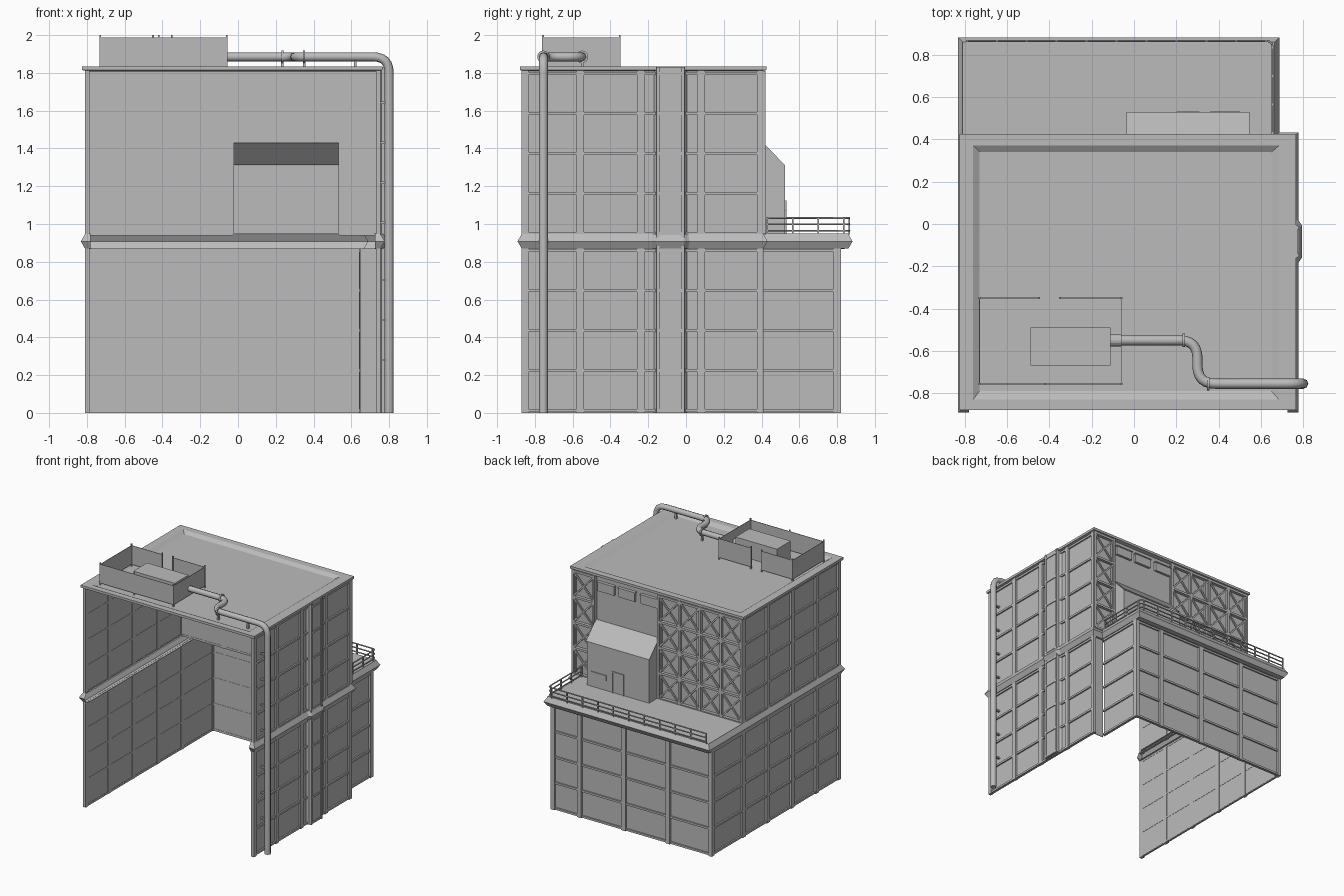
import bpy, bmesh
from math import pi
from mathutils import Matrix, Vector

if "Cube" in bpy.data.objects:
    bpy.data.objects.remove(bpy.data.objects["Cube"])

grey = bpy.data.materials.new("concrete_grey")
grey.use_nodes = True
grey.diffuse_color = (0.5, 0.5, 0.5, 1)
grey.node_tree.nodes["Principled BSDF"].inputs["Base Color"].default_value = (0.5, 0.5, 0.5, 1)


def finish(name, bm):
    bmesh.ops.recalc_face_normals(bm, faces=bm.faces)
    me = bpy.data.meshes.new(name)
    bm.to_mesh(me)
    bm.free()
    me.materials.append(grey)
    ob = bpy.data.objects.new(name, me)
    bpy.context.collection.objects.link(ob)
    return ob


def box(bm, x0, x1, y0, y1, z0, z1, m=Matrix()):
    mid = Matrix.Translation(((x0 + x1) / 2, (y0 + y1) / 2, (z0 + z1) / 2))
    size = Matrix.Diagonal((x1 - x0, y1 - y0, z1 - z0, 1))
    bmesh.ops.create_cube(bm, size=1, matrix=m @ mid @ size)


def bar(bm, p, q, w):
    p, q = Vector(p), Vector(q)
    d = q - p
    m = Matrix.Translation((p + q) / 2) @ d.to_track_quat('X', 'Z').to_matrix().to_4x4()
    bmesh.ops.create_cube(bm, size=1, matrix=m @ Matrix.Diagonal((d.length, w, w, 1)))


def disc(bm, p, axis, r, length):
    rot = Vector(axis).to_track_quat('Z', 'Y').to_matrix().to_4x4()
    bmesh.ops.create_cone(bm, cap_ends=True, segments=14, radius1=r, radius2=r,
                          depth=length, matrix=Matrix.Translation(p) @ rot)


def wall(name, p, q, z0, z1, pilasters=(), rails=(), width=0.04):
    """Thin sheet from p to q with pilasters and rails; outside is on the left."""
    p, q = Vector(p), Vector(q)
    u = (q - p).normalized()
    m = Matrix(((u.x, -u.y, 0, p.x), (u.y, u.x, 0, p.y), (0, 0, 1, 0), (0, 0, 0, 1)))
    length = (q - p).length
    bm = bmesh.new()
    box(bm, 0, length, -0.022, -0.016, z0, z1, m)
    for c in pilasters:
        box(bm, max(c - width / 2, 0), min(c + width / 2, length), -0.025, 0, z0, z1, m)
    for z in rails:
        box(bm, 0, length, -0.024, -0.004, z - 0.008, z + 0.008, m)
    return finish(name, bm)


def sweep(name, path, profile):
    """Mitred open moulding: profile points are (outward offset, height)."""
    pts = [Vector(p) for p in path]
    left = [Vector((-(b - a).y, (b - a).x)).normalized() for a, b in zip(pts, pts[1:])]
    bm = bmesh.new()
    rows = []
    for i, p in enumerate(pts):
        a, b = left[max(i - 1, 0)], left[min(i, len(left) - 1)]
        n = (a + b) / (1 + a.dot(b))
        rows.append([bm.verts.new((*(p + n * o), z)) for o, z in profile])
    for r, s in zip(rows, rows[1:]):
        for j in range(len(profile) - 1):
            bm.faces.new((r[j], s[j], s[j + 1], r[j + 1]))
    return finish(name, bm)


def tube(name, pts, radius, bend, sides=2):
    """Round pipe along a path whose corners are rounded."""
    pts = [Vector(p) for p in pts]
    out = [pts[0]]
    for a, b, c in zip(pts, pts[1:], pts[2:]):
        s, e = b + (a - b).normalized() * bend, b + (c - b).normalized() * bend
        for i in range(7):
            t = i / 6
            k = s.lerp(b, t).lerp(b.lerp(e, t), t)
            out.append(k)
    out.append(pts[-1])
    cu = bpy.data.curves.new(name, 'CURVE')
    cu.dimensions = '3D'
    cu.bevel_depth, cu.bevel_resolution, cu.use_fill_caps = radius, sides, True
    sp = cu.splines.new('POLY')
    sp.points.add(len(out) - 1)
    for pt, v in zip(sp.points, out):
        pt.co = (*v, 1)
    cu.materials.append(grey)
    ob = bpy.data.objects.new(name, cu)
    bpy.context.collection.objects.link(ob)
    return ob


XL, XR, XT = -0.81, 0.755, 0.665      # side planes and terrace side
YF, YM, YB = -0.87, 0.41, 0.82        # front, upper back, lower back
LOW = [0.012 + 0.212 * i for i in range(5)]
HIGH = [0.95 + 0.212 * i for i in range(5)]

# side walls, both storeys
bays = [0.015, 0.31, 0.63, 0.95, 1.265]
for tag, z0, z1, rails in (("lower", 0, 0.87, LOW), ("upper", 0.94, 1.82, HIGH)):
    end = YB if tag == "lower" else YM
    wall(tag + "_side_wall_right", (XL, YF), (XL, end), z0, z1, bays + [end - YF - 0.015], rails)
    wall(tag + "_side_wall_left", (XR, YM), (XR, YF), z0, z1, [1.28 - b for b in bays], rails)

# lower back wall and the terrace return
wall("lower_back_wall", (XL, YB), (XT, YB), 0, 0.87, [0.01, 0.405, 0.81, 1.215, 1.46], LOW)
wall("terrace_side_wall", (XT, YB), (XT, YM), 0, 0.87, [0.02], LOW)
wall("terrace_return_wall", (XT - 0.02, YM), (XR, YM), 0, 0.87)

# upper back wall, open behind the shed
wall("upper_back_wall_right", (XL, YM), (-0.03, YM), 0.94, 1.82, [0.01, 0.405, 0.77], HIGH)
wall("upper_back_wall_middle", (-0.03, YM), (0.54, YM), 1.43, 1.82)
wall("upper_back_wall_left", (0.54, YM), (XR, YM), 0.94, 1.82, [0.01, 0.205], HIGH)

# cross bracing on the upper back wall
bm = bmesh.new()
y = YM + 0.002
for x0, x1, n in ((XL + 0.01, -0.04, 4), (0.55, XR - 0.01, 1)):
    w = (x1 - x0) / n
    for i in range(n + 1):
        bar(bm, (x0 + i * w, y, 0.95), (x0 + i * w, y, 1.81), 0.018)
    for z in HIGH:
        bar(bm, (x0, y, z), (x1, y, z), 0.018)
    for i in range(n):
        for z in HIGH[:-1]:
            a, b = x0 + i * w, x0 + (i + 1) * w
            bar(bm, (a, y, z), (b, y, z + 0.212), 0.012)
            bar(bm, (b, y, z), (a, y, z + 0.212), 0.012)
finish("cross_bracing", bm)

# projecting shaft on the left wall
shaft = [(XR - 0.015, 0.005), (XR + 0.018, -0.02), (XR + 0.018, -0.145), (XR - 0.015, -0.17)]
sweep("wall_shaft", shaft, [(0, 0), (0, 1.83)])
bm = bmesh.new()
for z in LOW + HIGH:
    box(bm, XR, XR + 0.024, -0.145, -0.02, z - 0.008, z + 0.008)
for yy in (-0.148, -0.017):
    box(bm, XR, XR + 0.026, yy - 0.008, yy + 0.008, 0, 1.83)
box(bm, XR - 0.015, XR + 0.018, -0.16, -0.005, 1.82, 1.832)
finish("shaft_frame", bm)

# pointed belt moulding around the building
belt = [(XL + 0.03, YF), (XL, YF), (XL, 0.86), (XT, 0.86), (XT, YM), (XR, YM), (XR, 0.012),
        (XR + 0.018, -0.015), (XR + 0.018, -0.15), (XR, -0.177), (XR, YF), (XR - 0.03, YF)]
sweep("belt_moulding", belt, [(-0.04, 0.868), (0, 0.87), (0.022, 0.908), (0, 0.946), (-0.04, 0.95)])

# terrace floor
bm = bmesh.new()
box(bm, XL, XT, YM - 0.02, 0.86, 0.942, 0.95)
finish("terrace_floor", bm)

# roof with a lip and a sunken middle
bm = bmesh.new()
rings = [(-0.79, 0.735, -0.85, 0.39, 1.808), (-0.825, 0.765, -0.88, 0.425, 1.815),
         (-0.825, 0.765, -0.88, 0.425, 1.835), (-0.76, 0.685, -0.83, 0.37, 1.835),
         (-0.73, 0.65, -0.79, 0.34, 1.815)]
loops = [[bm.verts.new((x, yy, z)) for x, yy in ((a, c), (b, c), (b, d), (a, d))]
         for a, b, c, d, z in rings]
for r, s in zip(loops, loops[1:]):
    for i in range(4):
        bm.faces.new((r[i], r[i - 1], s[i - 1], s[i]))
bm.faces.new(loops[-1])
finish("roof", bm)

# lean-to shed on the terrace
bm = bmesh.new()
a, b, yo = -0.03, 0.54, 0.525
box(bm, a, b, yo - 0.008, yo, 0.95, 1.31)
for x in (a, b - 0.008):
    side = [bm.verts.new((x, *p)) for p in ((YM - 0.02, 0.95), (yo, 0.95), (yo, 1.31), (YM - 0.02, 1.45))]
    f = bm.faces.new(side)
    g = bmesh.ops.extrude_face_region(bm, geom=[f])["geom"]
    bmesh.ops.translate(bm, vec=(0.008, 0, 0), verts=[v for v in g if isinstance(v, bmesh.types.BMVert)])
slope = [bm.verts.new(p) for p in ((a - 0.005, YM - 0.01, 1.445), (b + 0.005, YM - 0.01, 1.445),
                                   (b + 0.005, yo + 0.005, 1.313), (a - 0.005, yo + 0.005, 1.313))]
bm.faces.new(slope)
finish("shed", bm)

# shed door and vents, window plates over the shed
bm = bmesh.new()
for x0, x1, z1 in ((0.2, 0.21, 1.125), (0.3, 0.31, 1.125)):
    box(bm, x0, x1, yo - 0.014, yo + 0.008, 0.95, z1)
box(bm, 0.2, 0.31, yo - 0.014, yo + 0.008, 1.115, 1.125)
box(bm, 0.36, 0.5, yo, yo + 0.006, 1.03, 1.075)
finish("shed_door_frame", bm)
bm = bmesh.new()
for x in (0.05, 0.255, 0.445):
    box(bm, x - 0.075, x + 0.075, YM - 0.02, YM + 0.004, 1.69, 1.76)
    box(bm, x - 0.08, x + 0.08, YM - 0.02, YM + 0.01, 1.76, 1.768)
finish("upper_windows", bm)

# terrace railing
rail = [(-0.79, 0.865), (0.655, 0.865), (0.655, 0.43)]
for i, z in enumerate((0.965, 0.998, 1.032)):
    tube("railing_bar_%d" % i, [(*p, z) for p in rail], 0.005, 0.03, 1)
bm = bmesh.new()
for i in range(11):
    x = -0.79 + 0.1415 * i
    bar(bm, (x, 0.865, 0.945), (x, 0.865, 1.035), 0.009)
for i in range(4):
    yy = 0.43 + 0.135 * i
    bar(bm, (0.655, yy, 0.945), (0.655, yy, 1.035), 0.009)
finish("railing_posts", bm)

# rooftop screen with a gap at the back
bm = bmesh.new()
c = [(-0.06, -0.35), (-0.06, -0.757), (-0.42, -0.757), (-0.73, -0.757), (-0.73, -0.35), (-0.45, -0.35)]
for (x0, y0), (x1, y1) in list(zip(c, c[1:])) + [((-0.35, -0.35), c[0])]:
    box(bm, min(x0, x1) - 0.002, max(x0, x1) + 0.002, min(y0, y1) - 0.002, max(y0, y1) + 0.002, 1.83, 1.987)
for x, yy in c + [(-0.35, -0.35)]:
    bar(bm, (x, yy, 1.812), (x, yy, 2.0), 0.009)
finish("roof_screen", bm)

# rooftop machine
bm = bmesh.new()
box(bm, -0.49, -0.11, -0.67, -0.49, 1.812, 1.96)
finish("roof_unit", bm)

# pipe from the roof unit down the front left corner
px, py, pz = 0.8, -0.755, 1.885
tube("drain_pipe", [(px, py, 0), (px, py, pz), (0.3, py, pz), (0.3, -0.55, pz), (-0.115, -0.55, pz)],
     0.024, 0.085)
bm = bmesh.new()
for x, yy, r, l in ((0.35, py, 0.033, 0.012), (0.235, -0.55, 0.033, 0.012), (-0.085, -0.55, 0.029, 0.05)):
    disc(bm, (x, yy, pz), (1, 0, 0), r, l)
for x, yy in ((0.35, py), (0.235, -0.55), (0.62, py)):
    bar(bm, (x, yy, 1.812), (x, yy, pz), 0.014)
for z in LOW[1:4] + HIGH[:4]:
    box(bm, XR - 0.015, px, py - 0.008, py + 0.008, z + 0.05, z + 0.062)
ob = finish("pipe_fittings", bm)
